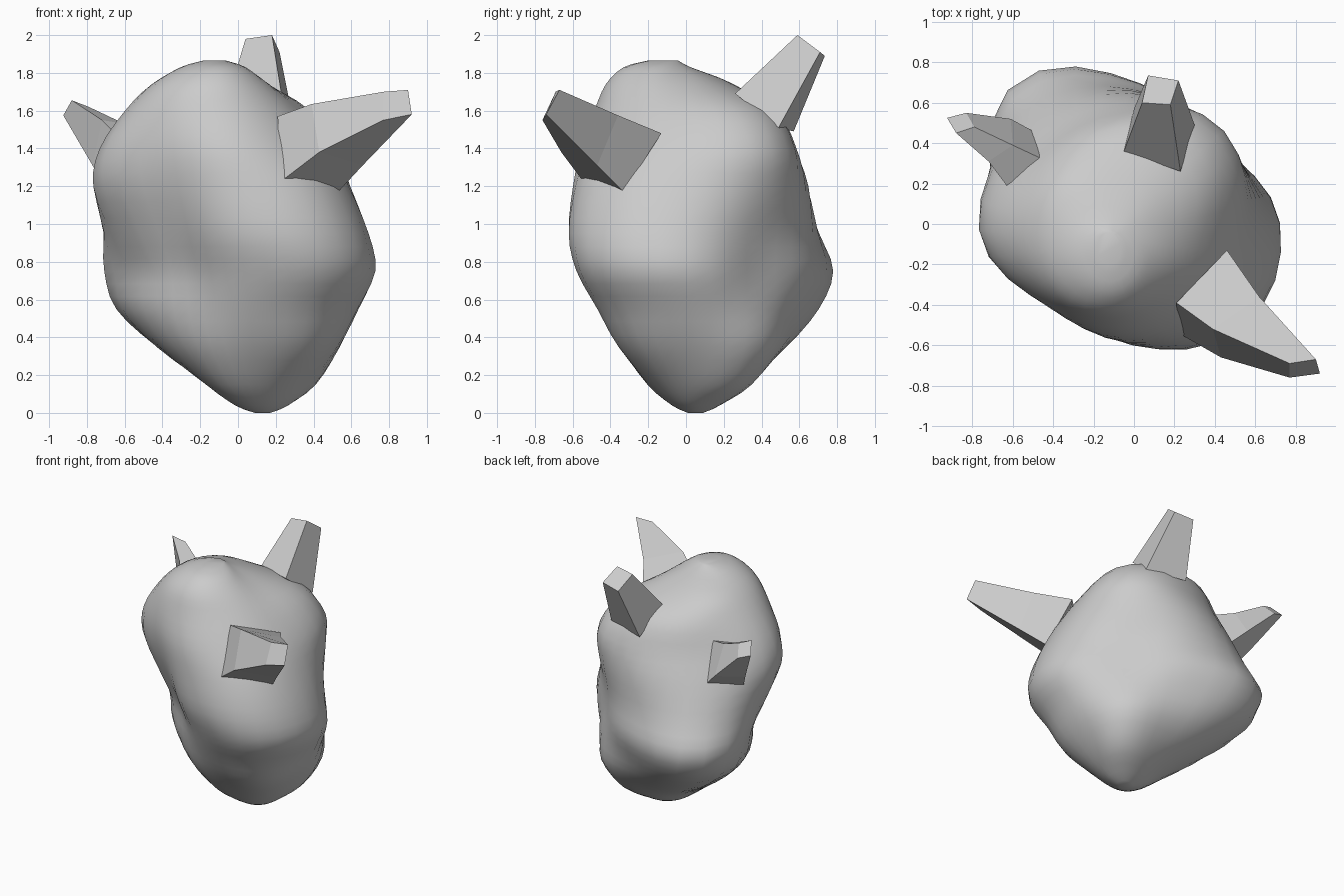
import bpy, bmesh, math

SEG, SUB = 32, 3


def catmull(p0, p1, p2, p3, t):
    return 0.5 * (2 * p1 + (p2 - p0) * t + (2 * p0 - 5 * p1 + 4 * p2 - p3) * t ** 2
                  + (3 * p1 - p0 - 3 * p2 + p3) * t ** 3)


def loft(name, rings, smooth=False):
    """Skin closed rings of equal length and cap both ends."""
    bm = bmesh.new()
    rows = [[bm.verts.new(p) for p in ring] for ring in rings]
    n = len(rows[0])
    for a, b in zip(rows, rows[1:]):
        for i in range(n):
            j = (i + 1) % n
            bm.faces.new((a[i], a[j], b[j], b[i]))
    bm.faces.new(rows[0][::-1])
    bm.faces.new(rows[-1])
    bmesh.ops.recalc_face_normals(bm, faces=bm.faces)
    for f in bm.faces:
        f.smooth = smooth
    me = bpy.data.meshes.new(name)
    bm.to_mesh(me)
    bm.free()
    ob = bpy.data.objects.new(name, me)
    bpy.context.collection.objects.link(ob)
    return ob


# boulder: height, then radii toward E, NE, N, NW, W, SW, S, SE
levels = [
    (0.00, .04, .04, .04, .04, .04, .04, .04, .04),
    (0.04, .14, .15, .13, .12, .14, .14, .12, .12),
    (0.15, .28, .36, .29, .26, .28, .29, .24, .25),
    (0.35, .45, .52, .49, .59, .50, .42, .38, .46),
    (0.55, .58, .55, .60, .85, .62, .45, .47, .58),
    (0.75, .69, .55, .69, .93, .62, .44, .54, .71),
    (0.95, .68, .58, .68, .83, .68, .48, .59, .72),
    (1.20, .62, .66, .67, .70, .74, .53, .57, .64),
    (1.40, .55, .69, .61, .59, .68, .53, .53, .53),
    (1.60, .42, .57, .52, .49, .52, .47, .44, .41),
    (1.74, .26, .29, .30, .36, .36, .38, .37, .31),
    (1.83, .11, .08, .08, .11, .18, .24, .27, .20),
    (1.865, .03, .02, .02, .03, .05, .10, .14, .07),
]
fine = []
for i in range(len(levels) - 1):
    quad = [levels[max(0, min(len(levels) - 1, i + k))] for k in (-1, 0, 1, 2)]
    for s in range(SUB):
        fine.append([catmull(*c, s / SUB) for c in zip(*quad)])
fine.append(levels[-1])

rings = []
for z, *r in fine:
    cx, cy = 0.13 - 0.13 * z, 0.05 - 0.06 * z   # leaning axis
    ring = []
    for k in range(SEG):
        u = k * 8 / SEG
        i = int(u)
        rad = catmull(*(r[(i + d) % 8] for d in (-1, 0, 1, 2)), u - i)
        a = u * math.pi / 4
        ring.append((cx + rad * math.cos(a), cy + rad * math.sin(a), z))
    rings.append(ring)
loft("boulder_body", rings, smooth=True)

# tapered four-sided spikes: base ring, (middle ring,) tip ring
loft("front_right_spike", [
    [(.21, -.39, 1.57), (.46, -.13, 1.48), (.53, -.33, 1.17), (.22, -.54, 1.22)],
    [(.39, -.52, 1.635), (.62, -.36, 1.575), (.66, -.47, 1.31), (.43, -.66, 1.38)],
    [(.77, -.69, 1.70), (.90, -.67, 1.71), (.92, -.74, 1.58), (.77, -.76, 1.55)],
])
loft("back_spike", [
    [(-.05, .36, 1.68), (.23, .26, 1.69), (.30, .49, 1.51), (.0, .57, 1.49)],
    [(.04, .60, 1.98), (.18, .59, 2.0), (.22, .71, 1.91), (.07, .735, 1.89)],
])
loft("left_spike", [
    [(-.63, .19, 1.46), (-.45, .32, 1.49), (-.50, .46, 1.22), (-.70, .29, 1.20)],
    [(-.72, .31, 1.55), (-.60, .39, 1.53), (-.61, .52, 1.33), (-.77, .37, 1.31)],
    [(-.88, .45, 1.655), (-.79, .48, 1.62), (-.83, .55, 1.54), (-.925, .525, 1.575)],
])
